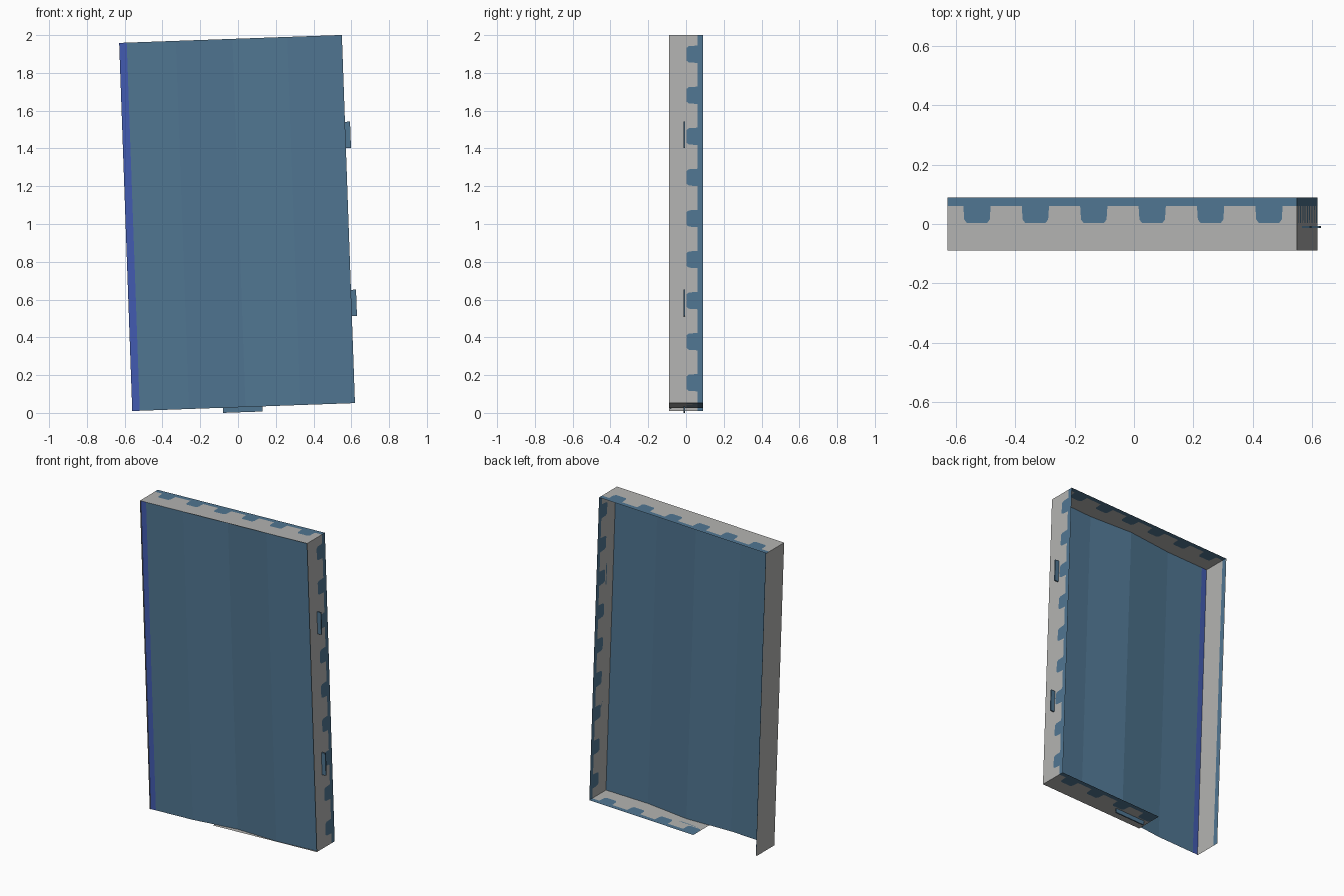
import bpy, math

if "Cube" in bpy.data.objects:
    bpy.data.objects.remove(bpy.data.objects["Cube"])

TILT = 0.0355          # whole model leans slightly to the left
W, H = 1.18, 1.95      # width and height before leaning
C, S = math.cos(TILT), math.sin(TILT)


def place(u, y, v):
    return (-0.56 + u * C - v * S, y, 0.01 + u * S + v * C)


def material(name, rgb):
    m = bpy.data.materials.new(name)
    m.diffuse_color = (*rgb, 1)
    m.use_nodes = True
    m.node_tree.nodes["Principled BSDF"].inputs["Base Color"].default_value = m.diffuse_color
    return m


grey = material("light_grey", (0.45, 0.45, 0.44))
blue = material("steel_blue", (0.08, 0.18, 0.285))
royal = material("royal_blue", (0.055, 0.105, 0.44))


def make(name, verts, faces, mats, indices=None):
    me = bpy.data.meshes.new(name)
    me.from_pydata([place(*v) for v in verts], [], faces)
    for m in mats:
        me.materials.append(m)
    if indices:
        for p, i in zip(me.polygons, indices):
            p.material_index = i
    ob = bpy.data.objects.new(name, me)
    bpy.context.collection.objects.link(ob)
    return ob


# tooth half width at each depth row, from front to back
ROWS = [(-0.09, 0.034), (0.003, 0.034), (0.015, 0.043), (0.06, 0.046), (0.09, 0.046)]


def wall(name, point, start, end, teeth, flip=False):
    """Sheet along one edge: grey, with a blue back stripe and blue teeth."""
    verts, faces, idx = [], [], []
    for y, half in ROWS:
        cuts = [start]
        for t in teeth:
            cuts += [t - half, t + half]
        cuts.append(end)
        n = len(cuts)
        verts += [point(s, y) for s in cuts]
    for r in range(len(ROWS) - 1):
        for c in range(n - 1):
            a = r * n + c
            f = [a, a + 1, a + n + 1, a + n]
            faces.append(f[::-1] if flip else f)
            idx.append(1 if r == 3 or (r >= 1 and c % 2 == 1) else 0)
    return make(name, verts, faces, [grey, blue], idx)


across = [0.10 + 0.197 * k for k in range(6)]
upward = [0.108 + 0.2175 * k for k in range(9)]

wall("top_wall", lambda s, y: (s, y, H), 0, W, across)
wall("bottom_wall", lambda s, y: (s, y, 0), 0.446, W, across[2:], True)
wall("right_wall", lambda s, y: (W, y, s), 0, H, upward, True)
# left wall: striped inside, plain outside
wall("left_wall_inner", lambda s, y: (0.004, y, s), 0, H, [])
make("left_wall_outer", [(0, -0.09, 0), (0, 0.09, 0), (0, 0.09, H), (0, -0.09, H)],
     [(0, 3, 2, 1)], [grey])

# gently folded front panel with a bright strip along its left edge
folds = [(0, -0.085), (0.04, -0.085), (0.30, -0.085), (0.60, -0.06), (0.89, -0.085), (W, -0.078)]
verts = [(u, y, v) for v in (0, H) for u, y in folds]
k = len(folds)
make("front_panel", verts, [(i, i + 1, i + 1 + k, i + k) for i in range(k - 1)],
     [blue, royal], [1] + [0] * (k - 2))


# thin tabs sticking out of the right and bottom walls
def tab(name, u0, u1, v0, v1):
    verts = [(u, y, v) for y in (-0.014, -0.006) for u, v in ((u0, v0), (u1, v0), (u1, v1), (u0, v1))]
    faces = [(0, 1, 2, 3), (7, 6, 5, 4)]
    faces += [(i, i + 4, (i + 1) % 4 + 4, (i + 1) % 4) for i in range(4)]
    make(name, verts, faces, [blue])


tab("upper_side_tab", W, W + 0.027, 1.35, 1.49)
tab("lower_side_tab", W, W + 0.027, 0.46, 0.60)
tab("bottom_tab", 0.48, 0.69, -0.027, 0)
